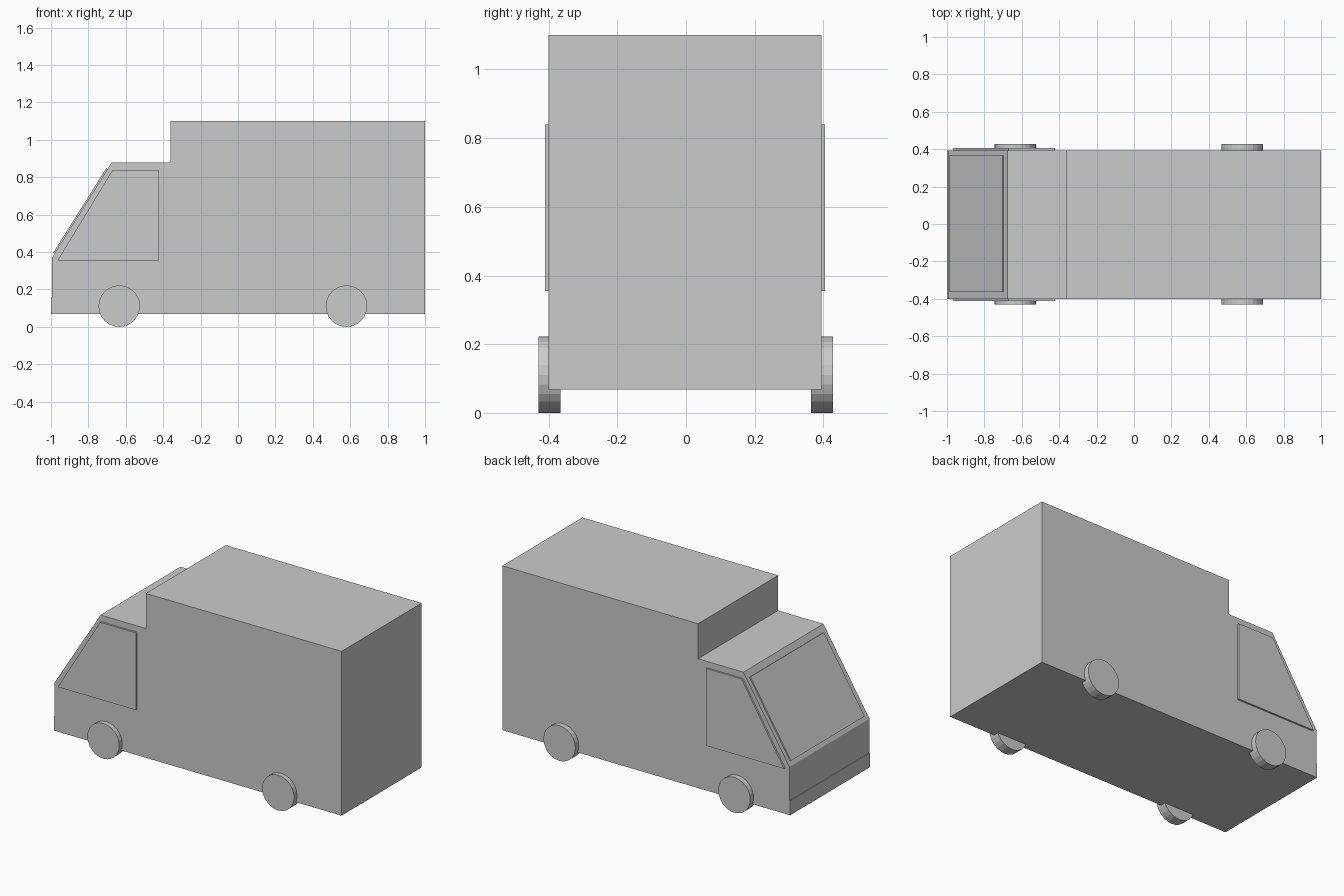
import bpy, bmesh, math
from mathutils import Vector

cube = bpy.data.objects.get("Cube")
if cube:
    bpy.data.objects.remove(cube, do_unlink=True)

# Single plain grey paint
grey = bpy.data.materials.new("plain_grey")
grey.use_nodes = True
colour = (0.6, 0.6, 0.6, 1)
grey.diffuse_color = colour
grey.node_tree.nodes["Principled BSDF"].inputs["Base Color"].default_value = colour


def extrude_profile(name, profile, y0, y1):
    """Solid made by sweeping an (x, z) outline from y0 to y1."""
    bm = bmesh.new()
    face = bm.faces.new([bm.verts.new((x, y0, z)) for x, z in profile])
    swept = bmesh.ops.extrude_face_region(bm, geom=[face])["geom"]
    moved = [v for v in swept if isinstance(v, bmesh.types.BMVert)]
    bmesh.ops.translate(bm, verts=moved, vec=(0, y1 - y0, 0))
    bmesh.ops.recalc_face_normals(bm, faces=bm.faces)
    mesh = bpy.data.meshes.new(name)
    bm.to_mesh(mesh)
    bm.free()
    mesh.materials.append(grey)
    obj = bpy.data.objects.new(name, mesh)
    bpy.context.collection.objects.link(obj)
    return obj


# Van body: bumper lip, nose, sloped screen, cab roof and tall cargo box
right, left = -0.4, 0.394
base, roof, cab_roof = 0.068, 1.1, 0.88
nose, brow = Vector((-0.995, 0.37)), Vector((-0.675, cab_roof))
body = [(-1, base), (1, base), (1, roof), (-0.36, roof), (-0.36, cab_roof),
        brow, nose, (-0.995, 0.158), (-1, 0.158)]
extrude_profile("van_body", body, right, left)

# Windscreen plate lying on the slope
slope = (brow - nose).normalized()
out = Vector((-slope.y, slope.x)) * 0.008
low, high = nose.lerp(brow, 0.045), nose.lerp(brow, 0.93)
extrude_profile("windscreen", [low, high, high + out, low + out], -0.363, 0.367)

# Side window plates
window = [(-0.965, 0.355), (-0.422, 0.355), (-0.422, 0.84), (-0.67, 0.84)]
extrude_profile("right_window", window, right - 0.011, right)
extrude_profile("left_window", window, left, left + 0.011)

# Wheels set into the sills
radius, sides = 0.111, 24
for end, x in (("front", -0.635), ("rear", 0.58)):
    rim = [(x + radius * math.cos(math.tau * i / sides),
            radius + radius * math.sin(math.tau * i / sides)) for i in range(sides)]
    extrude_profile(end + "_right_wheel", rim, -0.43, -0.366)
    extrude_profile(end + "_left_wheel", rim, 0.364, 0.428)
